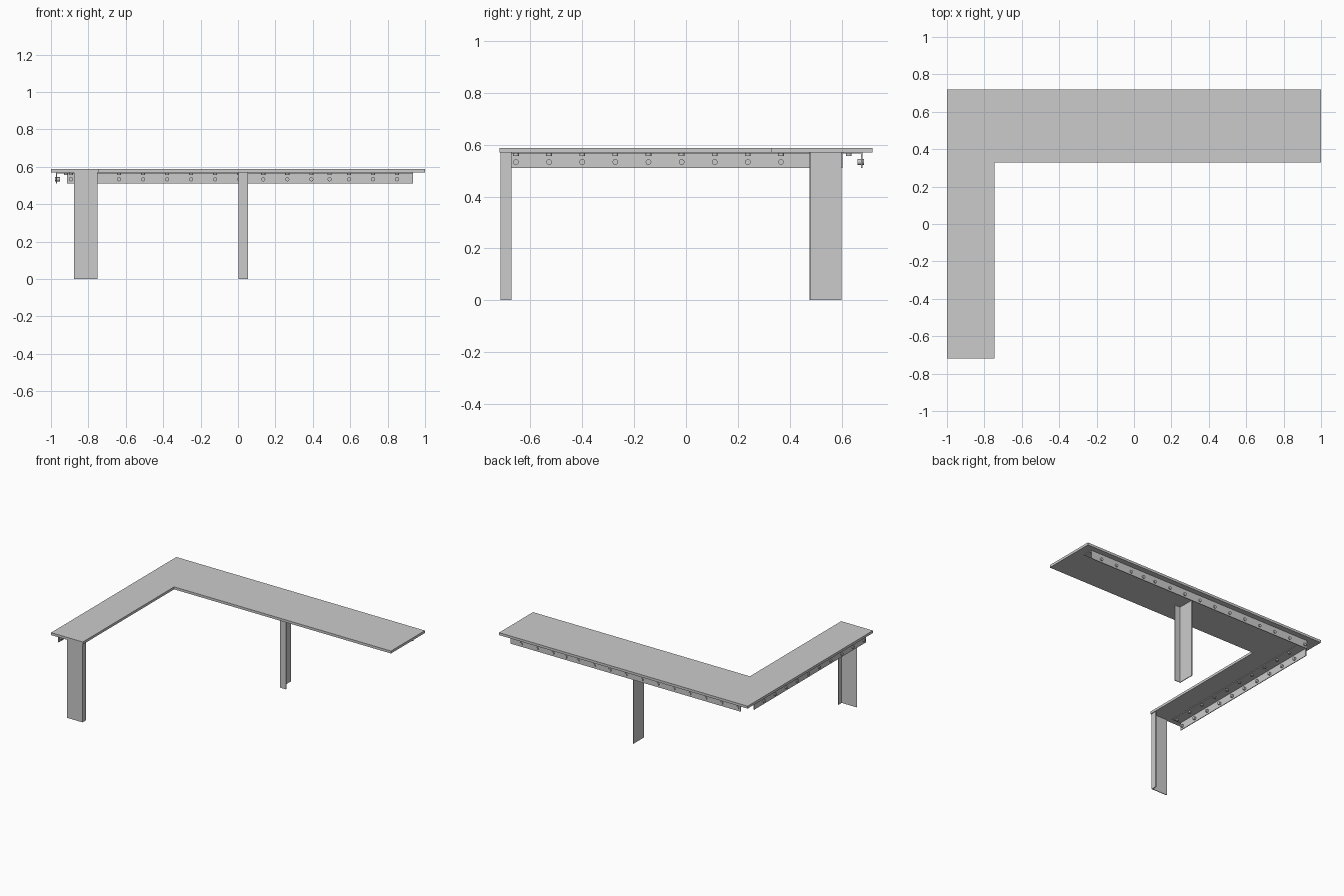
import bpy, bmesh, math
from mathutils import Matrix, Vector

if "Cube" in bpy.data.objects:
    bpy.data.objects.remove(bpy.data.objects["Cube"])

UNDER, TOP = 0.57, 0.588
T = 0.005  # steel thickness


def finish(name, bm):
    bmesh.ops.recalc_face_normals(bm, faces=bm.faces)
    me = bpy.data.meshes.new(name)
    bm.to_mesh(me)
    bm.free()
    ob = bpy.data.objects.new(name, me)
    bpy.context.collection.objects.link(ob)
    return ob


def prism(name, points, direction):
    """Extrude a closed planar outline along a direction."""
    bm = bmesh.new()
    face = bm.faces.new([bm.verts.new(p) for p in points])
    ext = bmesh.ops.extrude_face_region(bm, geom=[face])
    verts = [g for g in ext["geom"] if isinstance(g, bmesh.types.BMVert)]
    bmesh.ops.translate(bm, vec=Vector(direction), verts=verts)
    return finish(name, bm)


def bolts(name, spans, radius=0.011):
    """One mesh of cylinders, each given by its two end points."""
    bm = bmesh.new()
    for a, b in spans:
        a, b = Vector(a), Vector(b)
        rot = (b - a).to_track_quat('Z', 'Y').to_matrix().to_4x4()
        bmesh.ops.create_cone(bm, cap_ends=True, segments=16, radius1=radius,
                              radius2=radius, depth=(b - a).length,
                              matrix=Matrix.Translation((a + b) / 2) @ rot)
    ob = finish(name, bm)
    bpy.context.view_layer.objects.active = ob
    ob.select_set(True)
    bpy.ops.object.shade_smooth_by_angle(angle=math.radians(35))
    ob.select_set(False)


# L-shaped worktop
outline = [(-1, -0.72), (-0.745, -0.72), (-0.745, 0.33), (1, 0.33), (1, 0.72), (-1, 0.72)]
prism("worktop", [(x, y, UNDER) for x, y in outline], (0, 0, TOP - UNDER))

# Angle-section legs
front = [(-0.877, -0.715), (-0.751, -0.715), (-0.751, -0.673),
         (-0.751 - T, -0.673), (-0.751 - T, -0.715 + T), (-0.877, -0.715 + T)]
middle = [(0.003, 0.476), (0.053, 0.476), (0.053, 0.476 + T),
          (0.003 + T, 0.476 + T), (0.003 + T, 0.60), (0.003, 0.60)]
for name, pts in (("front_leg", front), ("middle_leg", middle)):
    prism(name, [(x, y, 0) for x, y in pts], (0, 0, UNDER))

# Rail section: inward distance from the outer face, and height
section = [(0, 0.51), (T, 0.51), (T, UNDER - T), (0.075, UNDER - T), (0.075, UNDER), (0, UNDER)]
BACK_Y, SIDE_X = 0.68, -0.972
BACK_X0, SIDE_Y0 = -0.915, -0.678
prism("back_rail", [(BACK_X0, BACK_Y - d, z) for d, z in section], (1.85, 0, 0))
prism("side_rail", [(SIDE_X + d, SIDE_Y0, z) for d, z in section], (0, 1.282, 0))

# Bolts through both flanges of each rail
back_pos = [-0.893 + 0.1285 * i for i in range(11)] + [0.49] + [0.594 + 0.128 * i for i in range(3)]
side_pos = [-0.656 + 0.1278 * i for i in range(10)]


def rail_spans(positions, place):
    spans = []
    for p in positions:
        spans.append((place(p, -0.007, 0.533), place(p, 0.019, 0.533)))
        spans.append((place(p, 0.052, 0.557), place(p, 0.052, UNDER)))
    return spans


bolts("back_rail_bolts", rail_spans(back_pos, lambda p, d, z: (p, BACK_Y - d, z)))
bolts("side_rail_bolts", rail_spans(side_pos, lambda p, d, z: (SIDE_X + d, p, z)))
